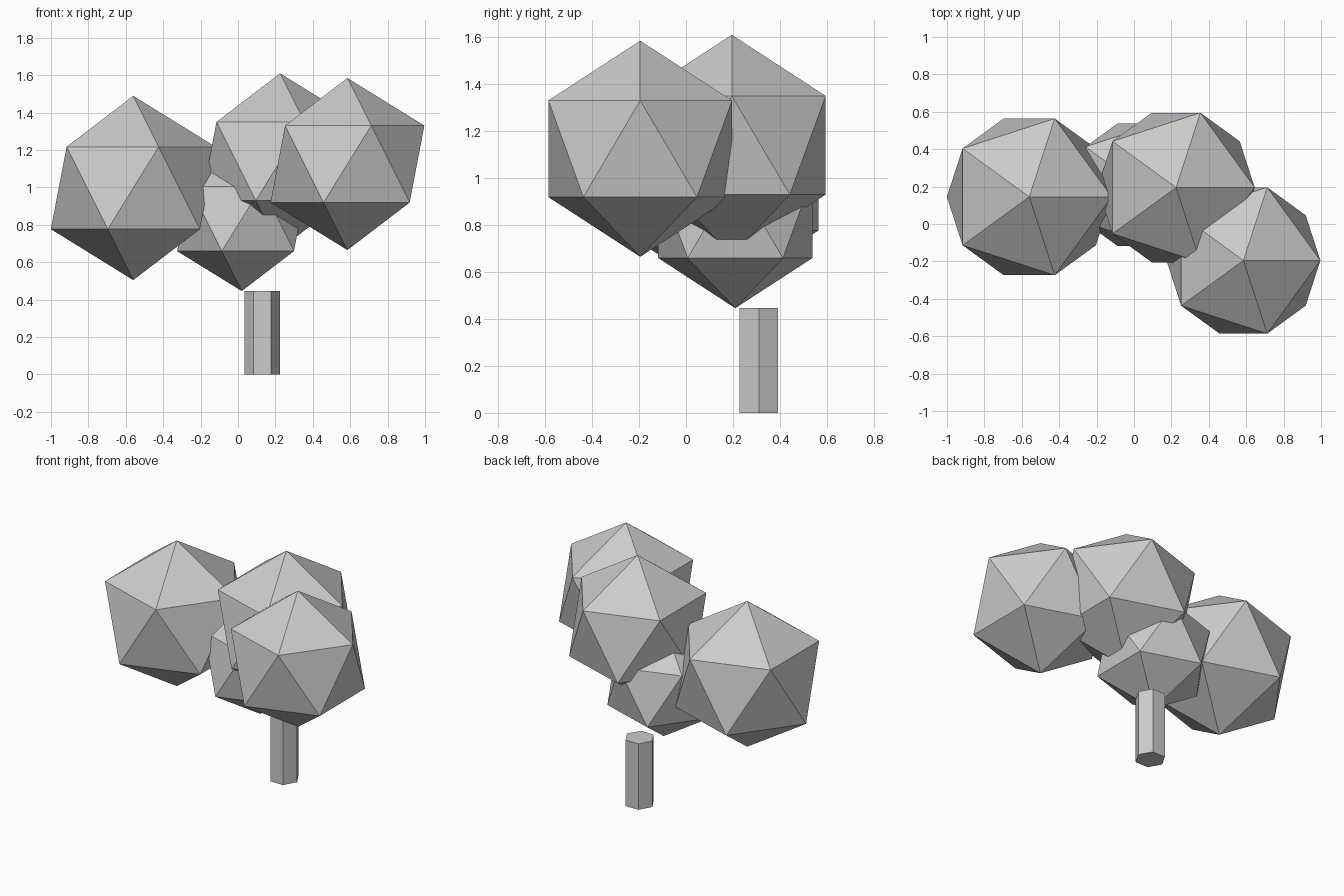
import bpy
import math

if "Cube" in bpy.data.objects:
    bpy.data.objects.remove(bpy.data.objects["Cube"])

# Foliage clumps: icosahedra with a point up (centre, radius)
clumps = {
    "foliage_left": ((-0.56, 0.145, 0.997), 0.4925),
    "foliage_right": ((0.585, -0.195, 1.125), 0.46),
    "foliage_top": ((0.225, 0.195, 1.14), 0.47),
    "foliage_lower": ((0.02, 0.21, 0.832), 0.386),
}
for name, (centre, radius) in clumps.items():
    bpy.ops.mesh.primitive_ico_sphere_add(subdivisions=1, radius=radius, location=centre)
    bpy.context.object.name = name

# Trunk: six-sided prism with corners on the x axis
height = 0.446
bpy.ops.mesh.primitive_cylinder_add(vertices=6, radius=0.095, depth=height,
                                    location=(0.13, 0.31, height / 2),
                                    rotation=(0, 0, math.radians(30)))
bpy.context.object.name = "trunk"
